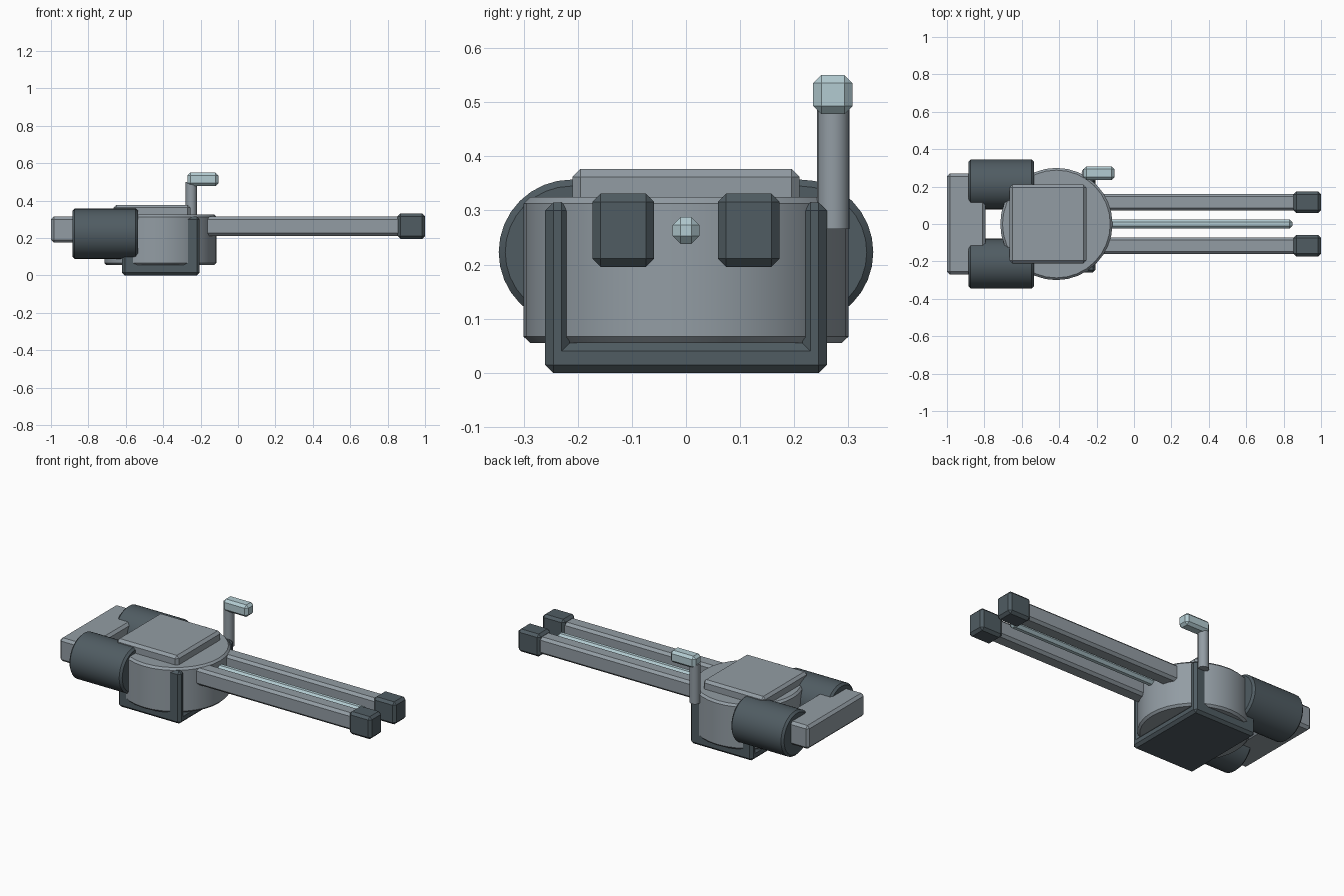
import bpy
import math

cube = bpy.data.objects.get("Cube")
if cube:
    bpy.data.objects.remove(cube, do_unlink=True)


def material(name, rgb):
    m = bpy.data.materials.new(name)
    m.use_nodes = True
    m.diffuse_color = (*rgb, 1)
    m.node_tree.nodes["Principled BSDF"].inputs["Base Color"].default_value = (*rgb, 1)
    return m


grey = material("hull grey", (0.29, 0.335, 0.37))
dark = material("dark steel", (0.08, 0.107, 0.123))
glass = material("pale blue", (0.45, 0.60, 0.64))


def finish(obj, name, mat, bevel):
    obj.name = name
    obj.data.materials.append(mat)
    bpy.ops.object.transform_apply(location=False, rotation=True, scale=True)
    if bevel:
        mod = obj.modifiers.new("Bevel", "BEVEL")
        mod.width = bevel
        mod.segments = 1
        mod.limit_method = "ANGLE"
        mod.angle_limit = math.radians(40)
    return obj


def box(name, mat, x, y, z, bevel=0.015):
    """Chamfered box from its (low, high) range on each axis."""
    bpy.ops.mesh.primitive_cube_add(size=1, location=[sum(r) / 2 for r in (x, y, z)])
    obj = bpy.context.object
    obj.scale = [r[1] - r[0] for r in (x, y, z)]
    return finish(obj, name, mat, bevel)


def cylinder(name, mat, centre, radius, length, along_x=False, sides=32, bevel=0.012):
    bpy.ops.mesh.primitive_cylinder_add(
        vertices=sides, radius=radius, depth=length, location=centre,
        rotation=(0, math.pi / 2 if along_x else 0, 0))
    obj = finish(bpy.context.object, name, mat, bevel)
    bpy.ops.object.shade_smooth_by_angle(angle=math.radians(30))
    return obj


# Cradle floor, turret drum and roof plate
box("cradle_floor", dark, (-0.62, -0.205), (-0.26, 0.26), (0, 0.055))
cylinder("turret_drum", grey, (-0.415, 0, 0.19), 0.3, 0.27)
box("roof_plate", grey, (-0.665, -0.255), (-0.21, 0.21), (0.31, 0.377))

# Rear counterweight
box("rear_block", grey, (-1, -0.795), (-0.27, 0.27), (0.175, 0.315))

# Paired parts on each side
for side, s in (("right", -1), ("left", 1)):
    def span(a, b):
        return sorted((s * a, s * b))
    box(side + "_cradle_wall", dark, (-0.62, -0.205), span(0.215, 0.26), (0, 0.315))
    cylinder(side + "_ammo_drum", dark, (-0.71, s * 0.212, 0.223), 0.134, 0.35, along_x=True)
    box(side + "_barrel", grey, (-0.25, 0.87), span(0.071, 0.161), (0.212, 0.314))
    box(side + "_muzzle", dark, (0.853, 1), span(0.059, 0.173), (0.196, 0.331))

# Guide rod between the barrels
box("guide_rod", glass, (-0.2, 0.847), (-0.025, 0.025), (0.238, 0.288), 0.015)

# Sensor mast and head
cylinder("sensor_mast", grey, (-0.25, 0.272, 0.383), 0.03, 0.235, sides=16, bevel=0)
box("sensor_head", glass, (-0.27, -0.105), (0.235, 0.308), (0.478, 0.55))
